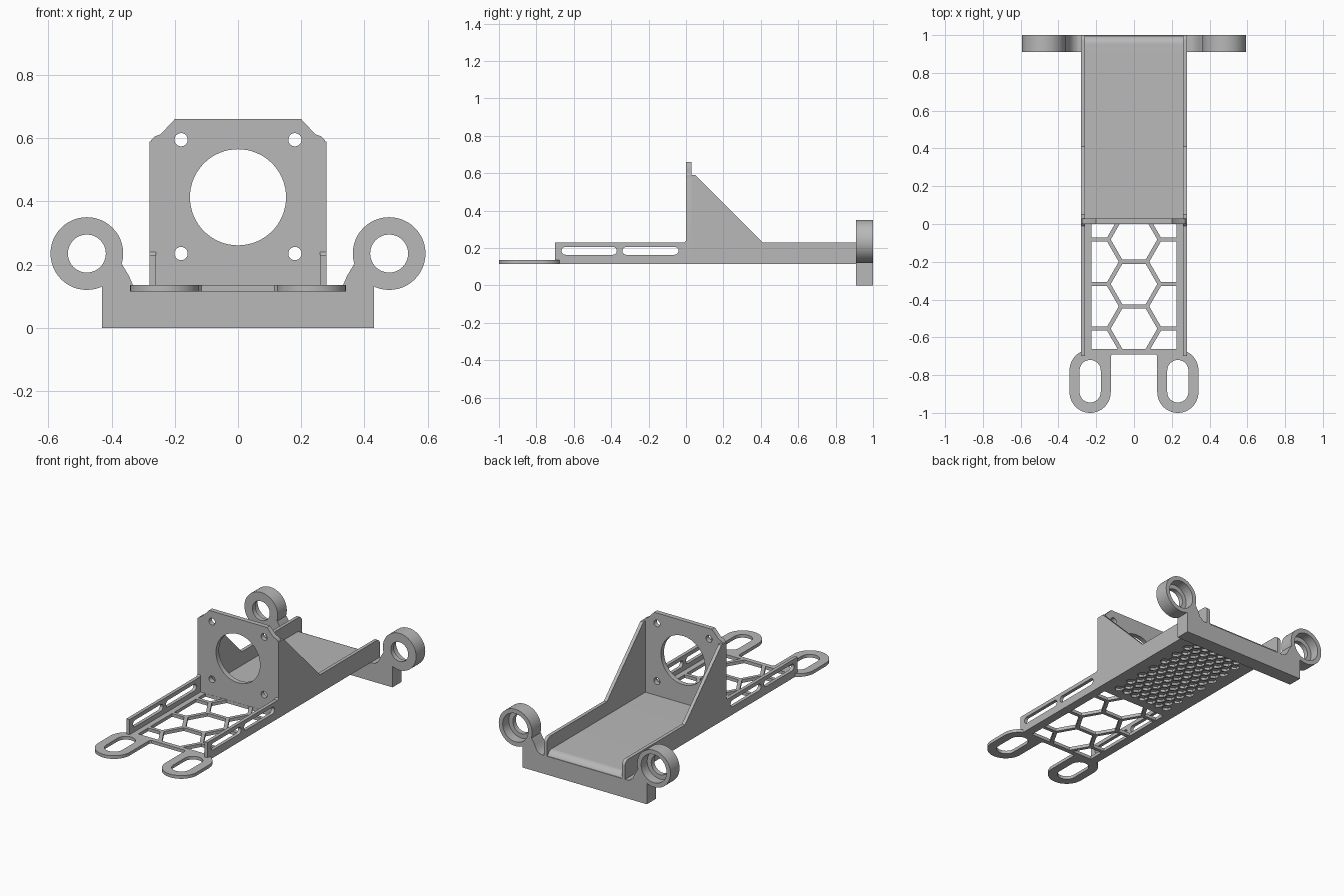
import bpy, bmesh, math
from mathutils import Matrix

cube = bpy.data.objects.get("Cube")
if cube:
    bpy.data.objects.remove(cube)

grey = bpy.data.materials.new("plain_grey")
grey.use_nodes = True
grey.diffuse_color = (0.48, 0.48, 0.48, 1)
grey.node_tree.nodes["Principled BSDF"].inputs["Base Color"].default_value = grey.diffuse_color

# Columns give the world directions of profile u, profile v and extrusion
AXES = {
    "x": Matrix(((0, 0, 1, 0), (1, 0, 0, 0), (0, 1, 0, 0), (0, 0, 0, 1))),
    "y": Matrix(((1, 0, 0, 0), (0, 0, 1, 0), (0, 1, 0, 0), (0, 0, 0, 1))),
    "z": Matrix.Identity(4),
}


def arc(cu, cv, r, start=0, end=360, n=48):
    full = end - start == 360
    angles = [math.radians(start + (end - start) * i / n) for i in range(n + (not full))]
    return [(cu + r * math.cos(a), cv + r * math.sin(a)) for a in angles]


def rect(u0, u1, v0, v1):
    return [(u0, v0), (u1, v0), (u1, v1), (u0, v1)]


def stadium_v(cu, v0, v1, r):
    return arc(cu, v1 - r, r, 0, 180, 24) + arc(cu, v0 + r, r, 180, 360, 24)


def stadium_u(u0, u1, cv, r):
    return arc(u1 - r, cv, r, -90, 90, 12) + arc(u0 + r, cv, r, 90, 270, 12)


def prism(name, axis, lo, hi, outline, holes=()):
    """Extrude an outline with holes along an axis between lo and hi."""
    curve = bpy.data.curves.new(name, "CURVE")
    curve.dimensions = "2D"
    curve.fill_mode = "BOTH"
    curve.extrude = (hi - lo) / 2
    for loop in [outline, *holes]:
        spline = curve.splines.new("POLY")
        spline.points.add(len(loop) - 1)
        for p, (u, v) in zip(spline.points, loop):
            p.co = (u, v, 0, 1)
        spline.use_cyclic_u = True
    temp = bpy.data.objects.new(name + "_curve", curve)
    bpy.context.collection.objects.link(temp)
    depsgraph = bpy.context.evaluated_depsgraph_get()
    mesh = bpy.data.meshes.new_from_object(temp.evaluated_get(depsgraph))
    bpy.data.objects.remove(temp)
    mesh.transform(AXES[axis] @ Matrix.Translation((0, 0, (lo + hi) / 2)))
    bm = bmesh.new()
    bm.from_mesh(mesh)
    bmesh.ops.remove_doubles(bm, verts=bm.verts, dist=1e-5)
    bmesh.ops.recalc_face_normals(bm, faces=bm.faces)
    bm.to_mesh(mesh)
    bm.free()
    mesh.materials.clear()
    mesh.materials.append(grey)
    obj = bpy.data.objects.new(name, mesh)
    bpy.context.collection.objects.link(obj)
    bpy.ops.object.select_all(action="DESELECT")
    obj.select_set(True)
    bpy.context.view_layer.objects.active = obj
    bpy.ops.object.shade_smooth_by_angle(angle=math.radians(30))
    return obj


def flip(points, side):
    return [(u * side, v) for u, v in points]


BASE, SHEET = 0.115, 0.135

# Upright mounting plate with a large bore and four screw holes
half = [(0.28, BASE), (0.28, 0.575), (0.275, 0.593), (0.262, 0.606), (0.245, 0.612), (0.2, 0.66)]
holes = [arc(0, 0.413, 0.152, n=64)]
holes += [arc(s * 0.18, z, 0.021, n=24) for s in (-1, 1) for z in (0.235, 0.595)]
prism("mounting_plate", "y", 0, 0.03, half + flip(half[::-1], -1), holes)

# Rear floor: a rounded top skin over a layer of blind hexagon pockets
skin = [(0, 0.13), (0.92, 0.13), (0.92, 0.095)] + arc(0.95, 0.095, 0.05, 0, 90, 12) + [(0, 0.145)]
prism("rear_floor_skin", "x", -0.27, 0.27, skin)
pockets = []
pitch = 0.06
for row in range(15):
    count = 7 if row % 2 == 0 else 6
    for col in range(count):
        pockets.append(arc((col - (count - 1) / 2) * pitch, 0.08 + row * pitch * 0.866,
                           0.029, 30, 390, 6))
prism("rear_floor_underside", "z", BASE, 0.13, rect(-0.27, 0.27, 0, 0.93), pockets)

# Front frame around the open lattice
prism("front_frame", "z", BASE, SHEET, rect(-0.28, 0.28, -0.69, 0.005),
      [rect(-0.225, 0.225, -0.662, -0.001)])


# Honeycomb lattice bars
def bar(name, a, b, width=0.022):
    du, dv = b[0] - a[0], b[1] - a[1]
    k = width / 2 / math.hypot(du, dv)
    nu, nv, eu, ev = -dv * k, du * k, du * k * 0.5, dv * k * 0.5
    a, b = (a[0] - eu, a[1] - ev), (b[0] + eu, b[1] + ev)
    prism(name, "z", BASE, SHEET, [(a[0] + nu, a[1] + nv), (b[0] + nu, b[1] + nv),
                                   (b[0] - nu, b[1] - nv), (a[0] - nu, a[1] - nv)])


R, APO = 0.136, 0.118
for i in range(3):
    cy = -0.082 - i * 2 * APO
    bar(f"lattice_cross_bar_{i}", (-R / 2, cy - APO), (R / 2, cy - APO))
    for side, label in ((1, "left"), (-1, "right")):
        tip = (side * R, cy)
        bar(f"{label}_lattice_link_{i}", tip, (side * 0.23, cy))
        for v, end in ((1, "rear"), (-1, "front")):
            bar(f"{label}_lattice_{end}_diagonal_{i}", tip, (side * R / 2, cy + v * APO))

# Rear crossbar
prism("rear_crossbar", "y", 0.91, 1, rect(-0.43, 0.43, 0, BASE))

for side, label in ((1, "left"), (-1, "right")):
    # Side wall with gusset and two long slots
    wall = ([(-0.7, BASE), (1, BASE)] + arc(0.97, 0.2, 0.03, 0, 90, 8)
            + [(0.41, 0.23), (0.05, 0.59), (0, 0.59), (0, 0.24), (-0.01, 0.23), (-0.7, 0.23)])
    x0, x1 = sorted((side * 0.259, side * 0.28))
    prism(f"{label}_side_wall", "x", x0, x1, wall,
          [stadium_u(-0.665, -0.37, 0.185, 0.021), stadium_u(-0.34, -0.04, 0.185, 0.021)])

    # Slotted foot loop and its neck
    prism(f"{label}_foot_loop", "z", BASE, SHEET,
          stadium_v(side * 0.232, -1, -0.665, 0.109),
          [stadium_v(side * 0.232, -0.945, -0.72, 0.056)])
    prism(f"{label}_foot_neck", "z", BASE, SHEET,
          flip([(0.123, -0.77), (0.123, -0.70), (0.113, -0.688), (0.2, -0.68), (0.16, -0.72)], side))

    # Rear ring: narrow front lip, wider counterbore behind
    ring = arc(side * 0.478, 0.235, 0.115)
    prism(f"{label}_ring_lip", "y", 0.91, 0.94, ring, [arc(side * 0.478, 0.235, 0.06)])
    prism(f"{label}_ring_cup", "y", 0.94, 1, ring, [arc(side * 0.478, 0.235, 0.088)])

    # Curved web joining ring to crossbar
    web = [(0.43, 0.11), (0.28, 0.11), (0.31, 0.118), (0.332, 0.135), (0.345, 0.165),
           (0.366, 0.2), (0.375, 0.195), (0.43, 0.14)]
    prism(f"{label}_ring_web", "y", 0.91, 1, flip(web, side))
